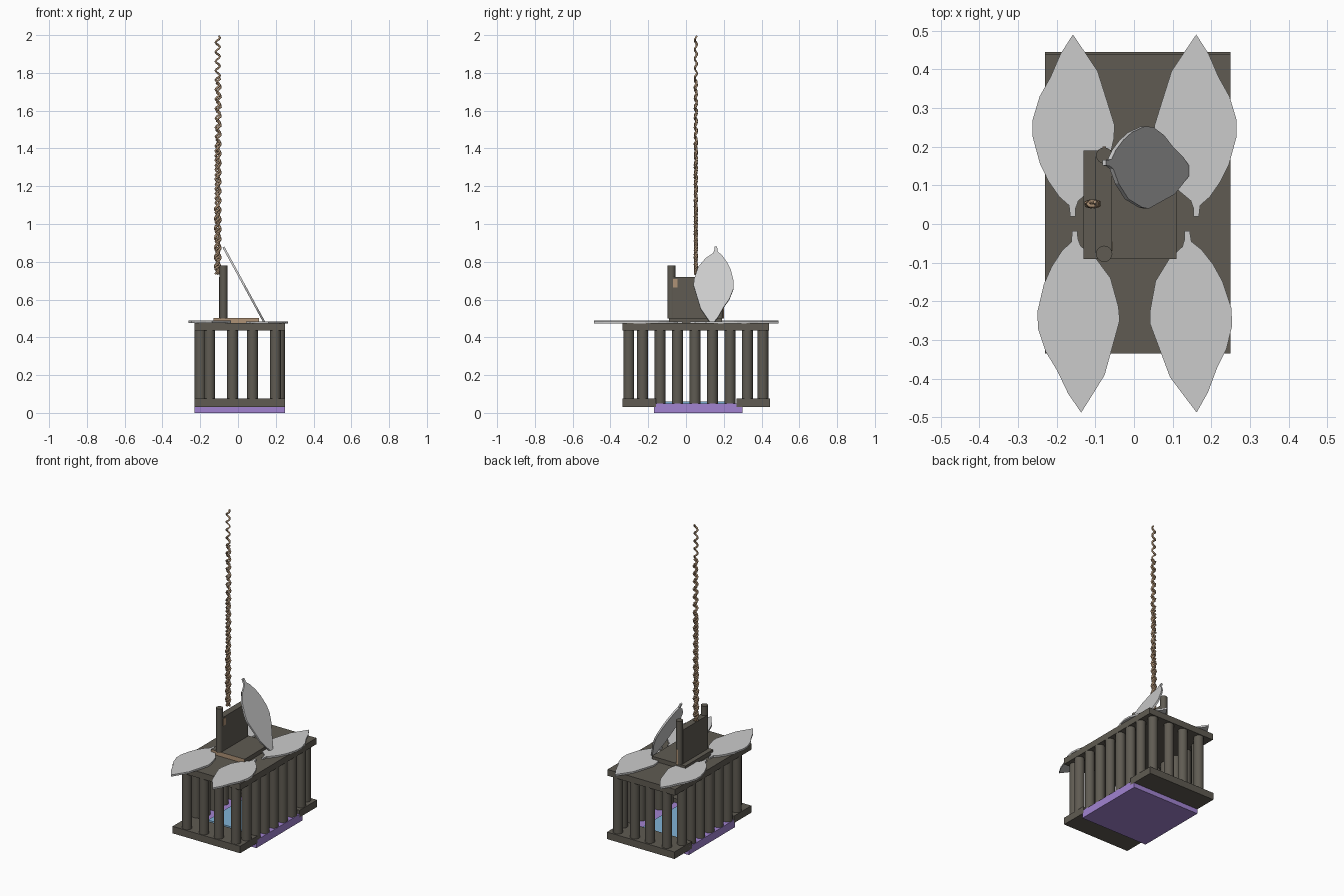
import bpy, bmesh, math
from mathutils import Matrix, Vector

cube = bpy.data.objects.get("Cube")
if cube:
    bpy.data.objects.remove(cube, do_unlink=True)


def material(name, rgb):
    m = bpy.data.materials.new(name)
    m.use_nodes = True
    m.diffuse_color = (*rgb, 1)
    m.node_tree.nodes["Principled BSDF"].inputs["Base Color"].default_value = (*rgb, 1)
    return m


DARK = material("dark wood", (0.115, 0.105, 0.085))
LEAF = material("pale grey leaf", (0.6, 0.6, 0.6))
PURPLE = material("purple", (0.36, 0.23, 0.64))
BLUE = material("light blue", (0.22, 0.45, 0.68))
TAN = material("tan rope", (0.43, 0.29, 0.18))


def finish(name, bm, *mats):
    bmesh.ops.recalc_face_normals(bm, faces=bm.faces)
    mesh = bpy.data.meshes.new(name)
    bm.to_mesh(mesh)
    bm.free()
    ob = bpy.data.objects.new(name, mesh)
    bpy.context.collection.objects.link(ob)
    for m in mats:
        mesh.materials.append(m)
    return ob


def box(name, xs, ys, zs, *mats):
    bm = bmesh.new()
    bmesh.ops.create_cube(bm, size=1)
    for v in bm.verts:
        v.co = [(r[0] + r[1]) / 2 + c * (r[1] - r[0]) for c, r in zip(v.co, (xs, ys, zs))]
    return finish(name, bm, *mats)


def post(name, x, y, z0, z1, r):
    bm = bmesh.new()
    bmesh.ops.create_cone(bm, cap_ends=True, segments=16, radius1=r, radius2=r, depth=z1 - z0,
                          matrix=Matrix.Translation((x, y, (z0 + z1) / 2)))
    ob = finish(name, bm, DARK)
    bpy.ops.object.select_all(action="DESELECT")
    ob.select_set(True)
    bpy.context.view_layer.objects.active = ob
    bpy.ops.object.shade_smooth_by_angle()


# Cage floor and roof
X, Y = (-0.23, 0.25), (-0.335, 0.445)
box("front_base", X, (Y[0], -0.16), (0.03, 0.075), DARK)
box("back_base", X, (0.268, Y[1]), (0.03, 0.075), DARK)
box("floor_slab", X, (-0.17, 0.3), (0, 0.05), PURPLE)
box("floor_pad", (-0.13, 0.14), (-0.12, 0.245), (0.05, 0.06), BLUE)
box("roof", X, (Y[0], 0.44), (0.435, 0.475), DARK)

# Cage bars
for y in (-0.303, 0.407):
    for x in (-0.15, -0.029, 0.077, 0.198):
        post("end_bar", x, y, 0.05, 0.44, 0.029)
for x in (-0.2, 0.221):
    for i in range(7):
        post("side_bar", x, -0.23 + i * 0.0925, 0.045, 0.44, 0.029)

# Seat with tan ends, backrest and posts
seat = box("seat", (-0.13, 0.11), (-0.09, 0.19), (0.474, 0.503), DARK, TAN)
for f in seat.data.polygons:
    if f.normal.y < -0.5:
        f.material_index = 1
box("backrest", (-0.1, -0.057), (-0.075, 0.175), (0.5, 0.72), DARK)
for y in (-0.077, 0.177):
    post("back_post", -0.077, y, 0.5, 0.78, 0.021)
box("backrest_tie", (-0.058, -0.055), (-0.07, -0.045), (0.665, 0.71), TAN)
box("post_tie", (-0.082, -0.072), (0.19, 0.2), (0.5, 0.6), TAN)

# Leaf outline, stem at the origin and tip along +y
OUTLINE = [(0.007, 0), (0.01, 0.028), (0.035, 0.05), (0.063, 0.09), (0.085, 0.135),
           (0.104, 0.205), (0.104, 0.25), (0.086, 0.31), (0.058, 0.36), (0.032, 0.42), (0, 0.47),
           (-0.034, 0.42), (-0.064, 0.375), (-0.094, 0.28), (-0.108, 0.235), (-0.106, 0.2),
           (-0.088, 0.125), (-0.05, 0.07), (-0.014, 0.04), (-0.007, 0.02), (-0.007, 0)]


def leaf(name, matrix, thick=0.011):
    bm = bmesh.new()
    face = bm.faces.new([bm.verts.new((x, y, 0)) for x, y in OUTLINE])
    ext = bmesh.ops.extrude_face_region(bm, geom=[face])
    for v in ext["geom"]:
        if isinstance(v, bmesh.types.BMVert):
            v.co.z += thick
    bm.transform(matrix)
    finish(name, bm, LEAF)


for name, x, y, z, sx, sy, turn in (
        ("back_left_leaf", 0.161, 0.02, 0.474, 1, 1, 0),
        ("back_right_leaf", -0.158, 0.02, 0.477, -1, 1, 0),
        ("front_left_leaf", 0.137, -0.018, 0.474, 1, -1, 0.053),
        ("front_right_leaf", -0.153, -0.018, 0.477, -1, -1, 0.035)):
    leaf(name, Matrix.Translation((x, y, z)) @ Matrix.Rotation(turn, 4, "Z")
         @ Matrix.Diagonal((sx, sy, 1, 1)))

# Leaning leaf, stem at the top and tip resting in the roof
down = Vector((0.212, -0.02, -0.39)).normalized()
side = Vector((0, 1, 0))
normal = side.cross(down).normalized()
side = down.cross(normal)
tilt = Matrix((side, down, normal)).transposed().to_4x4()
leaf("leaning_leaf", Matrix.Translation((-0.072, 0.158, 0.88)) @ tilt)

# Twisted hanging rope, thinning out towards the top
for i, (x, top) in enumerate(((-0.107, 1.995), (-0.102, 1.77), (-0.108, 1.43), (-0.112, 1.1))):
    curve = bpy.data.curves.new("rope_strand", "CURVE")
    curve.dimensions = "3D"
    curve.bevel_depth = 0.006
    curve.bevel_resolution = 0
    curve.use_fill_caps = True
    spline = curve.splines.new("POLY")
    z0, pitch, steps = 0.735, 0.05, 6
    n = int((top - z0) / pitch * steps)
    spline.points.add(n)
    for k, p in enumerate(spline.points):
        a = math.tau * k / steps + i * 1.6
        p.co = (x + 0.012 * math.cos(a), 0.052 + 0.006 * math.sin(a), z0 + (top - z0) * k / n, 1)
    curve.materials.append(TAN)
    bpy.context.collection.objects.link(bpy.data.objects.new("rope_strand", curve))
